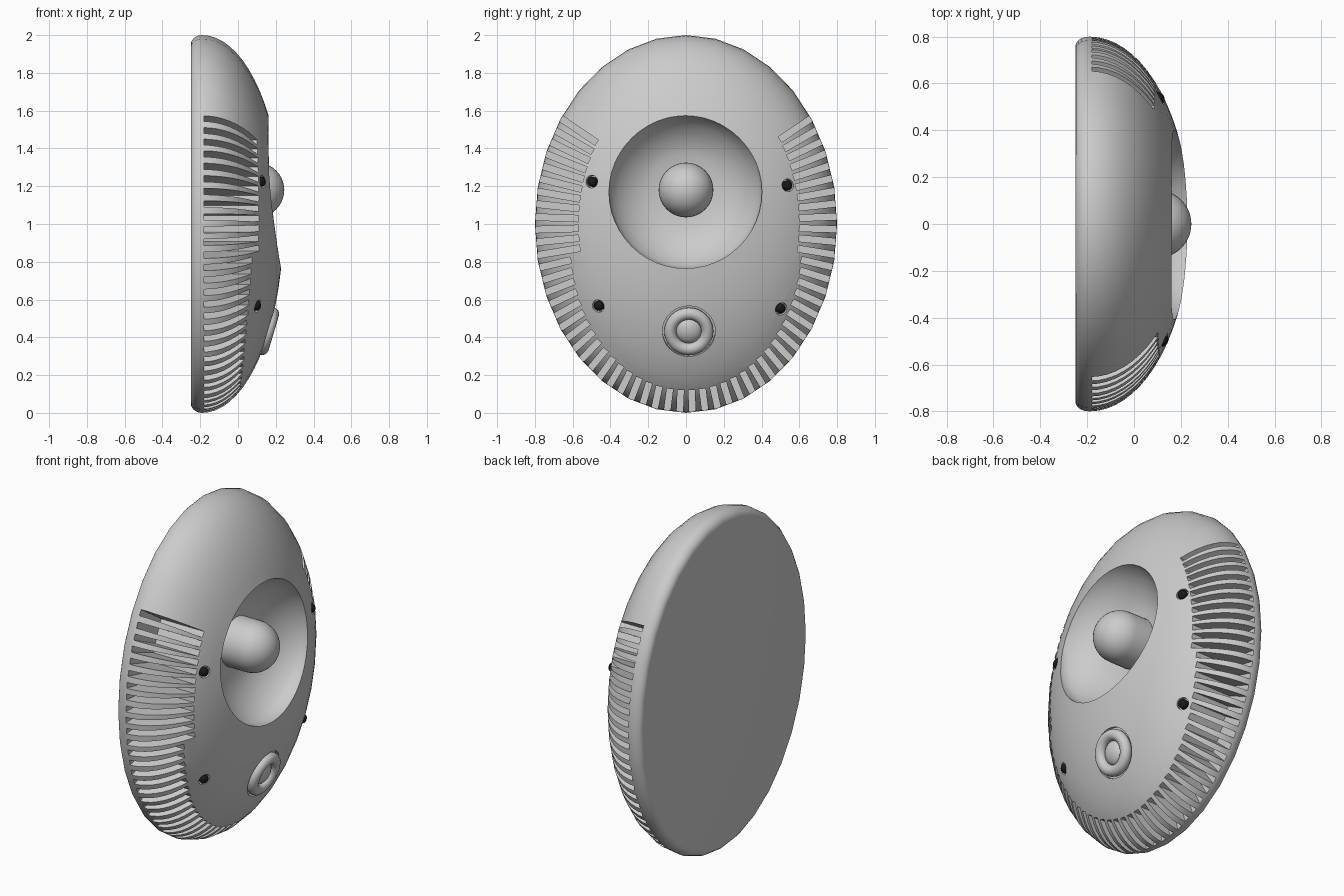
import bpy, bmesh, math
from mathutils import Vector, Matrix

if "Cube" in bpy.data.objects:
    bpy.data.objects.remove(bpy.data.objects["Cube"])

A, B, C, X0 = 0.43, 0.80, 1.0, -0.19   # dome half axes (x, y, z) and its base plane


def surface(y, z):
    """Point and outward normal of the dome at a given y, z."""
    dz = z - 1.0
    h = A * math.sqrt(1 - (y / B) ** 2 - (dz / C) ** 2)
    return Vector((X0 + h, y, z)), Vector((h / A**2, y / B**2, dz / C**2)).normalized()


def finish(name, bm):
    bmesh.ops.remove_doubles(bm, verts=bm.verts, dist=1e-5)
    bmesh.ops.recalc_face_normals(bm, faces=bm.faces)
    me = bpy.data.meshes.new(name)
    bm.to_mesh(me)
    bm.free()
    ob = bpy.data.objects.new(name, me)
    bpy.context.collection.objects.link(ob)
    return ob


def lathe(bm, profile, loc, normal, segs=32, sx=1.0, loop=False):
    """Spin (radius, height) points about a normal direction."""
    m = Matrix.Translation(loc) @ Vector(normal).to_track_quat('Z', 'Y').to_matrix().to_4x4()
    rings = []
    for r, h in profile:
        rings.append([bm.verts.new(m @ Vector((sx * r * math.cos(2 * math.pi * i / segs),
                                               r * math.sin(2 * math.pi * i / segs), h)))
                      for i in range(segs)])
    pairs = list(zip(rings, rings[1:])) + ([(rings[-1], rings[0])] if loop else [])
    for a, b in pairs:
        for i in range(segs):
            j = (i + 1) % segs
            bm.faces.new((a[i], a[j], b[j], b[i]))


def arc(r, h, a0, a1, n, cr=0.0, ch=0.0):
    return [(cr + r * math.cos(math.radians(a0 + (a1 - a0) * i / n)),
             ch + h * math.sin(math.radians(a0 + (a1 - a0) * i / n))) for i in range(n + 1)]


def activate(ob):
    bpy.ops.object.select_all(action='DESELECT')
    ob.select_set(True)
    bpy.context.view_layer.objects.active = ob


def smooth(ob):
    activate(ob)
    bpy.ops.object.shade_smooth_by_angle(angle=math.radians(32))


def cut(ob, cutter):
    mod = ob.modifiers.new("cut", 'BOOLEAN')
    mod.operation, mod.solver, mod.object = 'DIFFERENCE', 'EXACT', cutter
    activate(ob)
    bpy.ops.object.modifier_apply(modifier=mod.name)
    bpy.data.objects.remove(cutter)


# Oval domed housing with flat back and rounded back edge
bm = bmesh.new()
profile = [(0, -0.25)] + arc(0.05, 0.06, -90, 0, 5, 0.95, X0) + arc(1, A, 0, 90, 18, 0, X0)[1:-1] + [(0, X0 + A)]
lathe(bm, profile, (0, 0, 1), (1, 0, 0), 32, 0.8)
housing = finish("housing", bm)

# Dish, button recess and screw holes
bp, bn = surface(0.015, 0.43)
screws = [(-0.50, 1.225), (0.54, 1.205), (-0.465, 0.565), (0.505, 0.55)]
bm = bmesh.new()
lathe(bm, [(0, -0.02), (0.12, -0.015), (0.20, -0.005), (0.25, 0.012), (0.30, 0.04),
           (0.35, 0.08), (0.39, 0.13), (0.405, 0.165), (0.405, 0.4), (0, 0.4)],
      (0, -0.003, 1.17), (1, 0, 0), 48)
lathe(bm, [(0, -0.03), (0.14, -0.03), (0.14, 0.1), (0, 0.1)], bp, bn)
for y, z in screws:
    p, n = surface(y, z)
    lathe(bm, [(0, -0.03), (0.034, -0.03), (0.034, 0.05), (0, 0.05)], p, n, 20)
cut(housing, finish("recess_cutter", bm))

# Radial vent slots, evenly spaced along the rim
t0, t1, count = math.radians(-214), math.radians(34), 60
steps = 2000
ts = [t0 + (t1 - t0) * i / steps for i in range(steps + 1)]
length = [0.0]
for a, b in zip(ts, ts[1:]):
    length.append(length[-1] + math.hypot(B * math.sin((a + b) / 2), C * math.cos((a + b) / 2)) * (b - a))
bm = bmesh.new()
k = 0
for i in range(count):
    while k < steps and length[k] < length[-1] * i / (count - 1):
        k += 1
    c, s = math.cos(ts[k]), math.sin(ts[k])
    if s > -0.2:
        depth = 0.23 if c < 0 else 0.20
    else:
        depth = 0.12 + 0.055 * (1 + s) / 0.8
    d = Vector((0, c, s))
    centre = Vector((0, B * c, 1 + C * s)) + d * (0.1 - depth) / 2
    centre.x = (0.4 - 0.18) / 2
    basis = Matrix((Vector((1, 0, 0)), d, Vector((0, -s, c)))).transposed().to_4x4()
    bmesh.ops.create_cube(bm, size=1, matrix=Matrix.Translation(centre) @ basis
                          @ Matrix.Diagonal((0.58, depth + 0.1, 0.034, 1)))
cut(housing, finish("slot_cutter", bm))
smooth(housing)

# Round-nosed sensor in the dish
bm = bmesh.new()
lathe(bm, [(0, -0.06), (0.145, -0.06)] + arc(0.145, 0.145, 0, 90, 10, 0, 0.10), (0, 0, 1.18), (1, 0, 0))
smooth(finish("sensor", bm))

# Button: ring and central dome
bm = bmesh.new()
lathe(bm, arc(0.032, 0.032, 0, 337.5, 15, 0.098, -0.006), bp, bn, loop=True)
smooth(finish("button_ring", bm))
bm = bmesh.new()
lathe(bm, [(0, -0.045), (0.07, -0.045)] + arc(0.07, 0.04, 0, 90, 8, 0, -0.02), bp, bn)
smooth(finish("button", bm))

# Dark screws in their holes
dark = bpy.data.materials.new("dark")
dark.diffuse_color = (0.01, 0.01, 0.01, 1)
dark.use_nodes = True
dark.node_tree.nodes["Principled BSDF"].inputs["Base Color"].default_value = dark.diffuse_color
for i, (y, z) in enumerate(screws):
    p, n = surface(y, z)
    bm = bmesh.new()
    lathe(bm, [(0, -0.04), (0.026, -0.04)] + arc(0.026, 0.02, 0, 90, 5, 0, -0.006), p, n, 20)
    screw = finish(f"screw_{i + 1}", bm)
    screw.data.materials.append(dark)
    smooth(screw)
